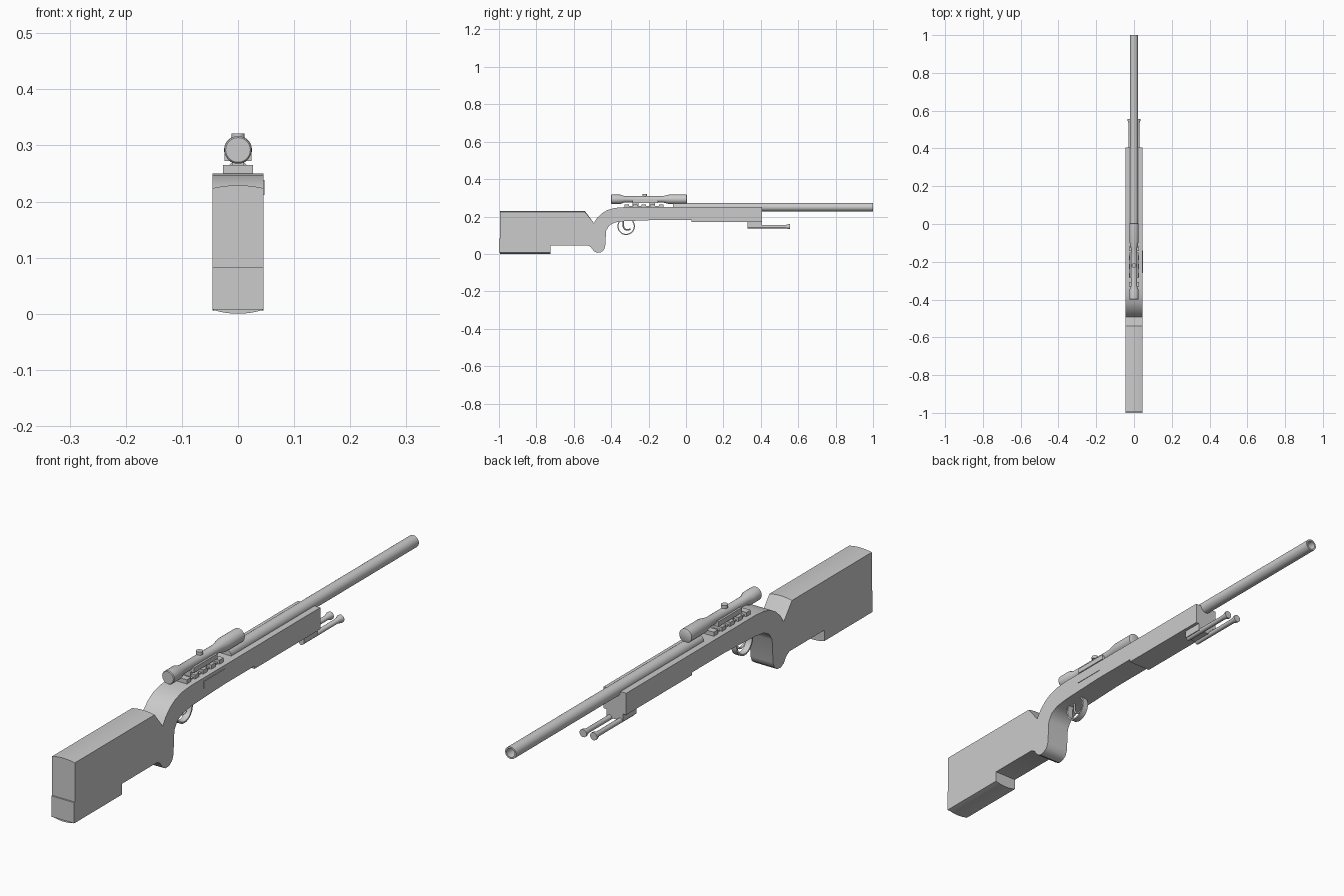
import bpy, bmesh, math
from mathutils import Vector

cube = bpy.data.objects.get("Cube")
if cube:
    bpy.data.objects.remove(cube, do_unlink=True)

grey = bpy.data.materials.new("plain grey")
grey.use_nodes = True
grey.diffuse_color = (0.6, 0.6, 0.6, 1)
grey.node_tree.nodes["Principled BSDF"].inputs["Base Color"].default_value = (0.6, 0.6, 0.6, 1)


def finish(name, bm, smooth=False):
    bmesh.ops.recalc_face_normals(bm, faces=bm.faces[:])
    mesh = bpy.data.meshes.new(name)
    bm.to_mesh(mesh)
    bm.free()
    mesh.materials.append(grey)
    obj = bpy.data.objects.new(name, mesh)
    bpy.context.collection.objects.link(obj)
    if smooth:
        bpy.ops.object.select_all(action="DESELECT")
        obj.select_set(True)
        bpy.context.view_layer.objects.active = obj
        bpy.ops.object.shade_smooth_by_angle(angle=math.radians(35))
    return obj


def box(name, x, y, z):
    """Box from (low, high) ranges on each axis."""
    bm = bmesh.new()
    bmesh.ops.create_cube(bm, size=1)
    for v in bm.verts:
        v.co = Vector([(a + b) / 2 + c * (b - a) for (a, b), c in zip((x, y, z), v.co)])
    return finish(name, bm)


def lathe(name, profile, centre, sides=24, axis="Y", closed=False):
    """Turn (radius, distance) points round an axis through the centre."""
    bm = bmesh.new()
    rings = []
    for r, d in profile:
        ring = []
        for i in range(sides):
            a = math.tau * i / sides
            u, w = r * math.cos(a), r * math.sin(a)
            offset = (u, d, w) if axis == "Y" else (d, u, w) if axis == "X" else (u, w, d)
            ring.append(bm.verts.new(Vector(centre) + Vector(offset)))
        rings.append(ring)
    pairs = list(zip(rings, rings[1:]))
    if closed:
        pairs.append((rings[-1], rings[0]))
    else:
        bm.faces.new(rings[0])
        bm.faces.new(rings[-1])
    for a, b in pairs:
        for i in range(sides):
            j = (i + 1) % sides
            bm.faces.new((a[i], a[j], b[j], b[i]))
    return finish(name, bm, True)


# Stock: side outline carried across the width, with a crowned butt
HALF = 0.045
outline = [(-0.995, 0.229), (-0.54, 0.229), (-0.493, 0.165), (-0.475, 0.193), (-0.45, 0.217),
           (-0.42, 0.235), (-0.38, 0.246), (-0.33, 0.25), (0.405, 0.25), (0.405, 0.172),
           (0.03, 0.172), (0.03, 0.182), (-0.15, 0.182), (-0.33, 0.175), (-0.38, 0.168),
           (-0.41, 0.152), (-0.427, 0.125), (-0.432, 0.04), (-0.44, 0.02), (-0.455, 0.009),
           (-0.475, 0.006), (-0.493, 0.015), (-0.508, 0.036), (-0.525, 0.046),
           (-0.725, 0.046), (-0.725, 0.0), (-0.995, 0.0)]
bm = bmesh.new()
slices = []
for k in range(9):
    t = k / 4 - 1
    ring = []
    for y, z in outline:
        if y < -0.53 and z > 0.2:
            z -= 0.005 * t * t
        elif z == 0:
            z += 0.007 * t * t
        ring.append(bm.verts.new((HALF * t, y, z)))
    slices.append(ring)
for a, b in zip(slices, slices[1:]):
    for i in range(len(outline)):
        j = (i + 1) % len(outline)
        bm.faces.new((a[i], a[j], b[j], b[i]))
bm.faces.new(slices[0])
bm.faces.new(slices[-1])
finish("stock", bm, True)

# Butt plate and side port cover
box("butt_plate", (-HALF, HALF), (-1, -0.99), (0.008, 0.083))
box("side_port", (HALF - 0.003, HALF + 0.002), (-0.26, -0.14), (0.212, 0.238))

# Hollow barrel
lathe("barrel", [(0.022, -0.07), (0.022, 1), (0.016, 1), (0.016, 0.9), (0.001, 0.9),
                 (0.001, -0.07)], (0, 0, 0.25), closed=True)

# Slotted rail under the scope
box("rail_base", (-0.02, 0.02), (-0.33, -0.12), (0.245, 0.255))
for i in range(5):
    y = -0.33 + i * 0.0465
    box("rail_tooth", (-0.027, 0.027), (y, y + 0.024), (0.248, 0.265))

# Scope with its mount and top dial
lathe("scope", [(0.022, -0.4), (0.0245, -0.397), (0.0245, -0.35), (0.017, -0.33),
                (0.017, -0.125), (0.025, -0.09), (0.025, 0.003), (0.022, 0.005)],
      (0, 0, 0.292))
box("scope_mount", (-0.024, 0.024), (-0.285, -0.15), (0.272, 0.29))
for y in (-0.27, -0.18):
    box("mount_foot", (-0.01, 0.01), (y - 0.015, y + 0.015), (0.25, 0.275))
lathe("scope_dial", [(0.008, 0), (0.008, 0.018), (0.012, 0.018), (0.012, 0.029)],
      (0, -0.22, 0.292), 16, "Z")

# Trigger guard band and curved trigger
lathe("trigger_guard", [(0.047, -0.011), (0.047, 0.011), (0.041, 0.011), (0.041, -0.011)],
      (0, -0.32, 0.148), 32, "X", True)
curve = bpy.data.curves.new("trigger", "CURVE")
curve.dimensions = "3D"
curve.bevel_depth = 0.004
curve.bevel_resolution = 2
curve.use_fill_caps = True
line = curve.splines.new("POLY")
line.points.add(8)
for i, p in enumerate(line.points):
    a = math.radians(170 + i * 18)
    p.co = (0, -0.313 + 0.022 * math.cos(a), 0.15 + 0.022 * math.sin(a), 1)
line.points[0].co = (0, -0.335, 0.18, 1)
curve.materials.append(grey)
bpy.context.collection.objects.link(bpy.data.objects.new("trigger", curve))

# Folded support legs under the fore end
box("leg_bracket", (-0.033, 0.033), (0.33, 0.405), (0.145, 0.175))
for side in (-1, 1):
    lathe("support_leg", [(0.009, 0.33), (0.009, 0.535), (0.014, 0.55), (0.014, 0.557)],
          (side * 0.021, 0, 0.146), 16)
